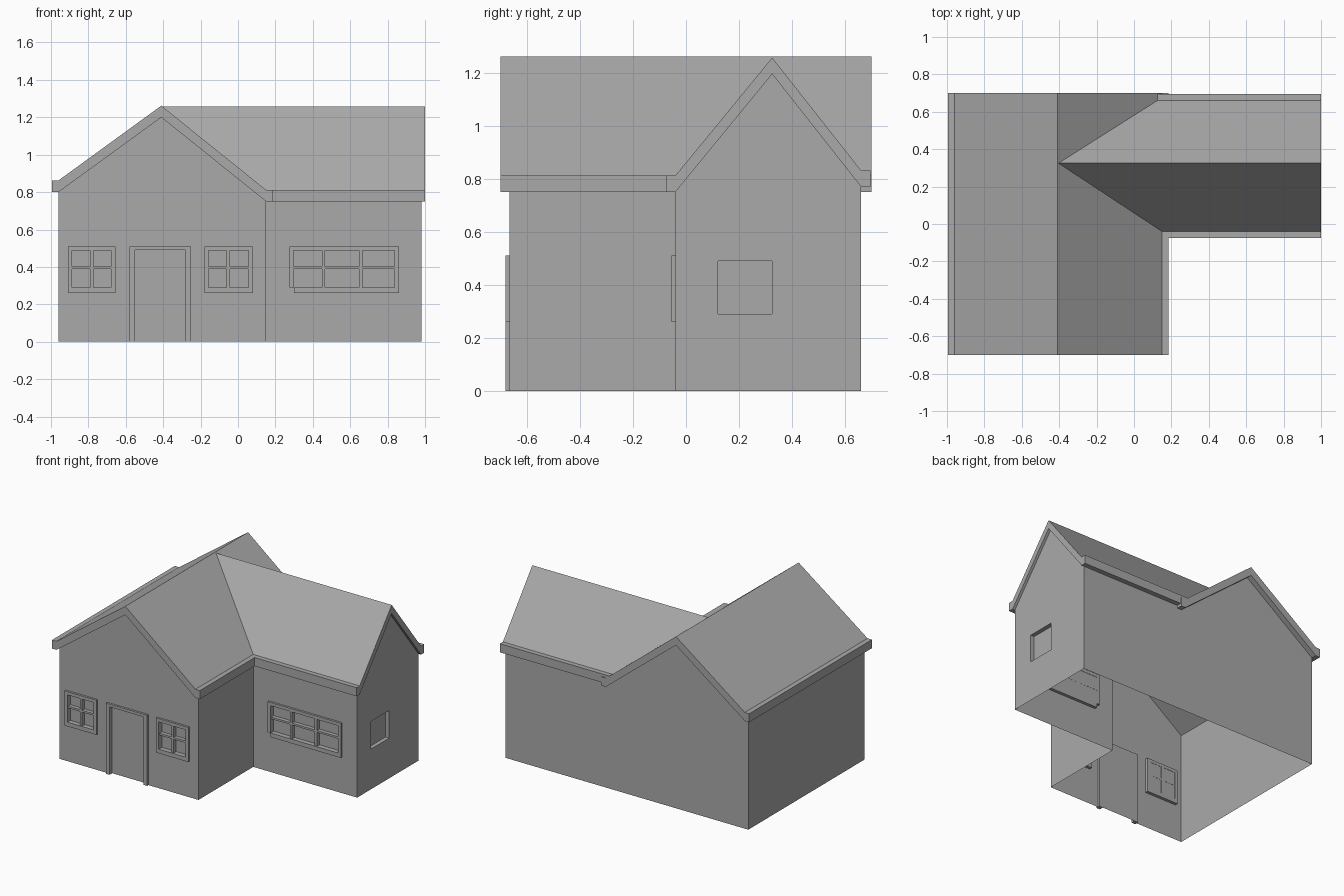
import bpy, bmesh
from mathutils import Vector

cube = bpy.data.objects.get("Cube")
if cube:
    bpy.data.objects.remove(cube, do_unlink=True)

grey = bpy.data.materials.new("plain grey")
grey.use_nodes = True
COLOUR = (0.4, 0.4, 0.4, 1)
grey.diffuse_color = COLOUR
grey.node_tree.nodes["Principled BSDF"].inputs["Base Color"].default_value = COLOUR


def finish(name, bm):
    bmesh.ops.recalc_face_normals(bm, faces=bm.faces)
    mesh = bpy.data.meshes.new(name)
    bm.to_mesh(mesh)
    bm.free()
    mesh.materials.append(grey)
    obj = bpy.data.objects.new(name, mesh)
    bpy.context.collection.objects.link(obj)
    return obj


def prism(name, profile, start, end, axis):
    """Extrude a (horizontal, z) profile along the x or y axis."""
    bm = bmesh.new()
    place = (lambda h, z: (h, start, z)) if axis == "y" else (lambda h, z: (start, h, z))
    face = bm.faces.new([bm.verts.new(place(h, z)) for h, z in profile])
    new = bmesh.ops.extrude_face_region(bm, geom=[face])["geom"]
    move = Vector((0, end - start, 0) if axis == "y" else (end - start, 0, 0))
    bmesh.ops.translate(bm, vec=move, verts=[v for v in new if isinstance(v, bmesh.types.BMVert)])
    return finish(name, bm)


def add_box(bm, x, y, z):
    verts = bmesh.ops.create_cube(bm, size=1)["verts"]
    for v in verts:
        for i, (lo, hi) in enumerate((x, y, z)):
            v.co[i] = lo if v.co[i] < 0 else hi


def box(name, x, y, z):
    bm = bmesh.new()
    add_box(bm, x, y, z)
    return finish(name, bm)


def combine(target, tool, operation):
    """Apply a boolean and discard its tool."""
    mod = target.modifiers.new("combine", "BOOLEAN")
    mod.operation, mod.object, mod.solver = operation, tool, "EXACT"
    bpy.context.view_layer.objects.active = target
    bpy.ops.object.modifier_apply(modifier=mod.name)
    bpy.data.objects.remove(tool, do_unlink=True)


# Undersides of the two roofs: left eave, ridge, right eave
MAIN = [(-0.96, 0.80), (-0.41, 1.20), (0.15, 0.75)]
WING = [(-0.04, 0.75), (0.325, 1.195), (0.66, 0.77)]
THICK = 0.062


def roof_outline(under, lip):
    (a, az), ridge, (b, bz) = under
    top = [(h, z + THICK) for h, z in under]
    return ([(a, az), (a - lip, az), (a - lip, az + THICK)] + top
            + [(b + lip, bz + THICK), (b + lip, bz), (b, bz)])


def wall_outline(under, base, lift=0.0):
    return [(under[0][0], base)] + [(h, z + lift) for h, z in under] + [(under[2][0], base)]


# Roof: crossing gables, hollowed so that the valleys stay open below
roof = prism("roof", roof_outline(MAIN, 0.035), -0.70, 0.70, "y")
combine(roof, prism("wing_roof", roof_outline(WING, 0.035), -0.41, 1.0, "x"), "UNION")
hollow = prism("hollow", wall_outline(MAIN, 0.5), -0.9, 0.9, "y")
combine(hollow, prism("wing_hollow", wall_outline(WING, 0.5), -0.41, 1.2, "x"), "UNION")
combine(roof, hollow, "DIFFERENCE")

# Walls: an L-shaped shell
walls = prism("walls", wall_outline(MAIN, 0.0, 0.01), -0.665, 0.66, "y")
combine(walls, prism("wing_walls", wall_outline(WING, 0.0, 0.01), -0.41, 0.98, "x"), "UNION")


def window(name, x, z, face, splits, sill_x):
    """Recess the wall and fit a raised frame with glazing bars."""
    y = (face - 0.015, face + 0.022)
    rim, bar = 0.023, 0.009
    inner_x, inner_z = (x[0] + rim, x[1] - rim), (z[0] + 0.03, z[1] - rim)
    combine(walls, box("recess", inner_x, (face - 0.1, face + 0.02), inner_z), "DIFFERENCE")
    bm = bmesh.new()
    add_box(bm, (x[0], inner_x[0]), y, (inner_z[0], z[1]))
    add_box(bm, (inner_x[1], x[1]), y, (inner_z[0], z[1]))
    add_box(bm, inner_x, y, (inner_z[1], z[1]))
    add_box(bm, sill_x, y, (z[0], inner_z[0]))
    glaze = (face - 0.009, face + 0.021)
    for s in splits:
        add_box(bm, (s - bar, s + bar), glaze, inner_z)
    add_box(bm, inner_x, (glaze[0] + 0.001, glaze[1]), (0.389, 0.403))
    finish(name, bm)


HEIGHT = (0.26, 0.51)
window("left_front_window", (-0.91, -0.655), HEIGHT, -0.665, [-0.782], (-0.91, -0.655))
window("middle_front_window", (-0.18, 0.08), HEIGHT, -0.665, [-0.052], (-0.18, 0.08))
window("wing_front_window", (0.275, 0.86), HEIGHT, -0.04, [0.457, 0.656], (0.30, 0.86))

# Side window: a plain recess in the wing gable
combine(walls, box("recess", (0.95, 1.1), (0.12, 0.325), (0.29, 0.49)), "DIFFERENCE")

# Door: recessed panel with a raised surround
combine(walls, box("recess", (-0.55, -0.28), (-0.8, -0.65), (-0.1, 0.49)), "DIFFERENCE")
bm = bmesh.new()
for x in ((-0.58, -0.55), (-0.28, -0.25)):
    add_box(bm, x, (-0.68, -0.65), (0, 0.49))
add_box(bm, (-0.58, -0.25), (-0.68, -0.65), (0.49, 0.51))
finish("door_surround", bm)

# Open the wall shell above and below
bm = bmesh.new()
bm.from_mesh(walls.data)
bm.normal_update()
spare = [f for f in bm.faces if abs(f.normal.z) > 0.1
         and (f.calc_center_median().z > 0.6 or f.calc_center_median().z < 0.01)]
bmesh.ops.delete(bm, geom=spare, context="FACES")
bm.to_mesh(walls.data)
bm.free()
